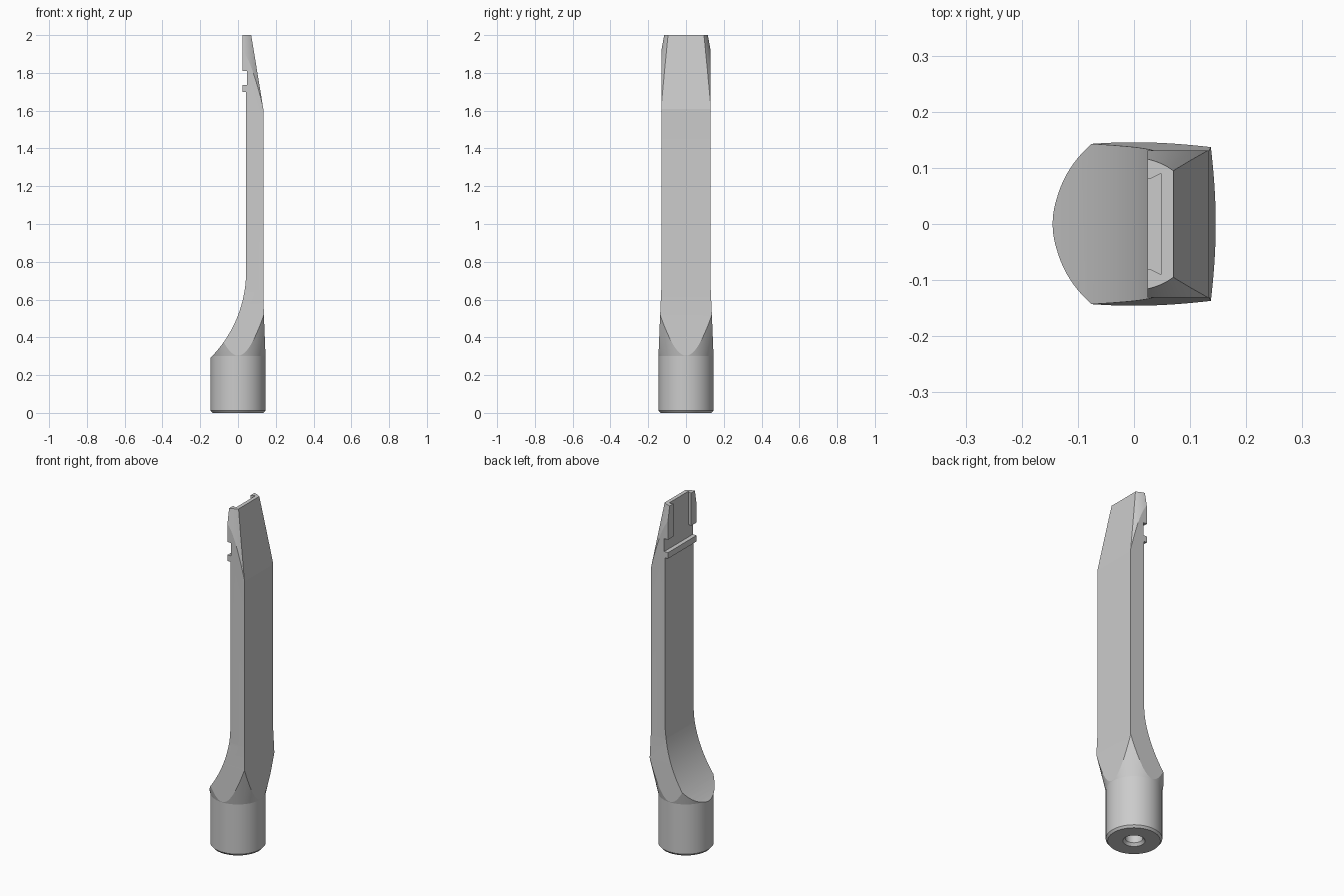
import bpy, bmesh, math
from mathutils import Vector

if "Cube" in bpy.data.objects:
    bpy.data.objects.remove(bpy.data.objects["Cube"])


def make_object(name, bm):
    bmesh.ops.recalc_face_normals(bm, faces=bm.faces)
    mesh = bpy.data.meshes.new(name)
    bm.to_mesh(mesh)
    bm.free()
    obj = bpy.data.objects.new(name, mesh)
    bpy.context.collection.objects.link(obj)
    return obj


def extrude(name, points, depth):
    """Prism from a closed 3D outline."""
    bm = bmesh.new()
    face = bm.faces.new([bm.verts.new(p) for p in points])
    res = bmesh.ops.extrude_face_region(bm, geom=[face])
    verts = [g for g in res["geom"] if isinstance(g, bmesh.types.BMVert)]
    bmesh.ops.translate(bm, verts=verts, vec=Vector(depth))
    return make_object(name, bm)


def revolve(name, profile, n=96):
    """Closed solid of revolution about z; radius 0 marks a pole."""
    bm = bmesh.new()
    rings = []
    for r, z in profile:
        if r == 0:
            rings.append([bm.verts.new((0, 0, z))] * n)
        else:
            rings.append([bm.verts.new((r * math.cos(math.tau * i / n),
                                        r * math.sin(math.tau * i / n), z)) for i in range(n)])
    for a, b in zip(rings, rings[1:]):
        for i in range(n):
            j = (i + 1) % n
            bm.faces.new(list(dict.fromkeys([a[i], a[j], b[j], b[i]])))
    return make_object(name, bm)


def boolean(target, tool, operation):
    tool.hide_render = True
    mod = target.modifiers.new("cut", "BOOLEAN")
    mod.operation, mod.solver, mod.object = operation, "EXACT", tool
    bpy.context.view_layer.objects.active = target
    bpy.ops.object.modifier_apply(modifier=mod.name)
    bpy.data.objects.remove(tool)


# Round body: drilled base, flaring cone, tapering cone at the tip
body = revolve("blade_shank", [
    (0, 0.25), (0.045, 0.25), (0.045, 0.015), (0.057, 0), (0.135, 0), (0.145, 0.012),
    (0.145, 0.3), (0.25, 0.771), (0.25, 1.267), (0.109, 2.05), (0, 2.05)])

# Front outline: hollowed neck, flat blade, rib, notch and bevelled tip
R, face_x, neck_z = 0.652, 0.043, 0.75
start = math.acos((R - 0.245) / R)
arc = [(face_x - R + R * math.cos(start * (1 - i / 24)),
        neck_z - R * math.sin(start * (1 - i / 24))) for i in range(25)]
tip = [(0.043, 1.70), (0.024, 1.70), (0.024, 1.735), (0.048, 1.735), (0.048, 1.81),
       (0.024, 1.81), (0.024, 2.0), (0.07, 2.0)]
back = [(0.134, 1.61), (0.134, 0.65), (0.137, 0.52), (0.147, 0.27), (0.17, 0.27),
        (0.17, -0.1), (-0.2, -0.1)]
front = extrude("front_cutter", [(x, -0.3, z) for x, z in arc + tip + back], (0, 0.6, 0))
boolean(body, front, "INTERSECT")

# Side outline, mirrored left and right
half = [(0.2, -0.1), (0.2, 0.27), (0.147, 0.27), (0.137, 0.52), (0.131, 0.65), (0.131, 2.1)]
outline = half + [(-y, z) for y, z in reversed(half)]
side = extrude("side_cutter", [(-0.3, y, z) for y, z in outline], (0.6, 0, 0))
boolean(body, side, "INTERSECT")

# Dovetail slot between the two tip lugs
half = [(-0.02, 0.08), (0.024, 0.08), (0.03, 0.081), (0.048, 0.09)]
outline = half + [(x, -y) for x, y in reversed(half)]
slot = extrude("slot_cutter", [(x, y, 1.77) for x, y in outline], (0, 0, 0.4))
boolean(body, slot, "DIFFERENCE")

# Smooth round surfaces, crisp machined edges
bpy.ops.object.select_all(action="DESELECT")
body.select_set(True)
bpy.context.view_layer.objects.active = body
bpy.ops.object.shade_smooth_by_angle(angle=math.radians(8))
